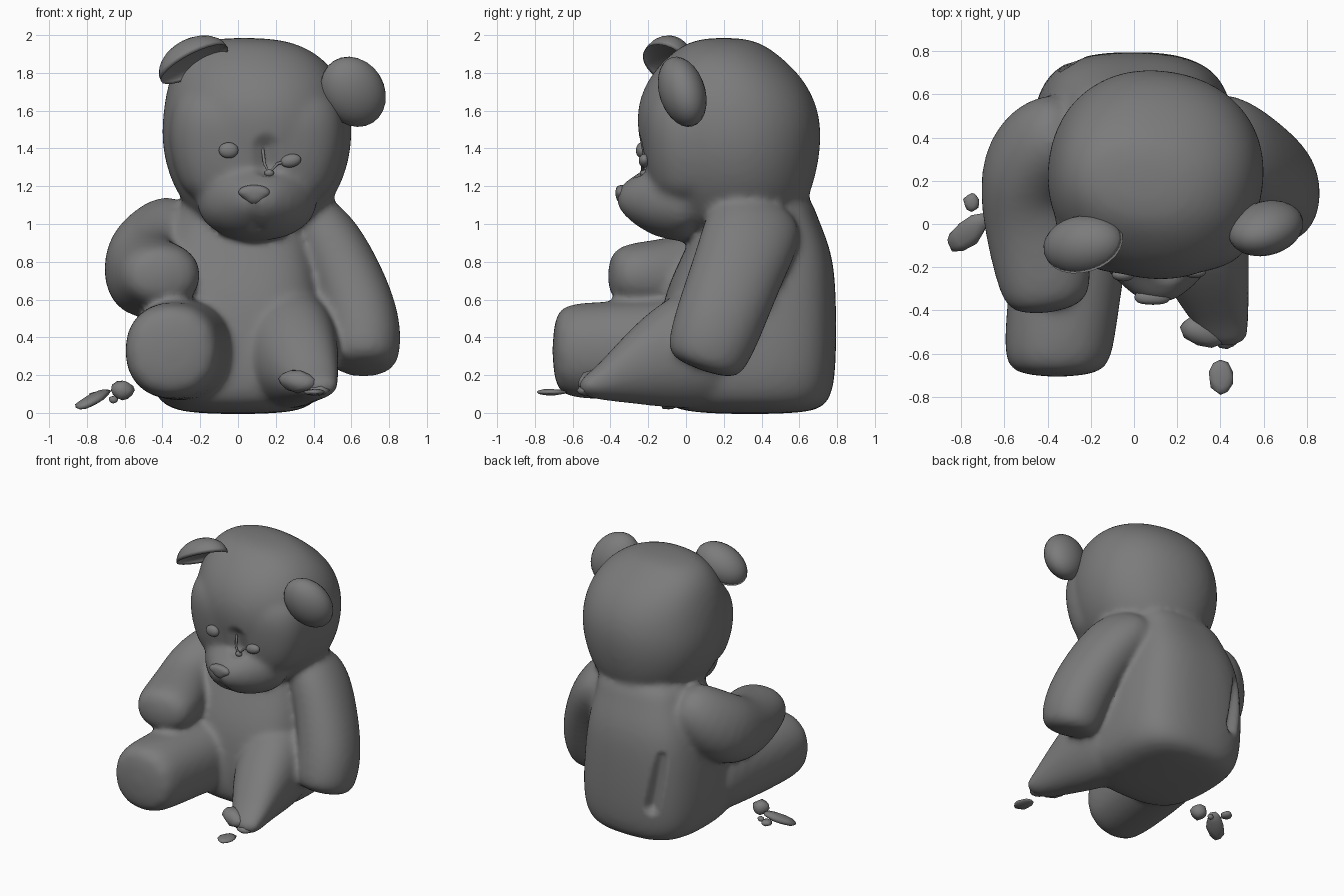
import bpy, bmesh, math, random
from mathutils import Vector, Matrix

random.seed(4)
if "Cube" in bpy.data.objects:
    bpy.data.objects.remove(bpy.data.objects["Cube"])

# One plush colour
GREY = (0.2, 0.2, 0.2, 1)
plush = bpy.data.materials.new("plush_grey")
plush.use_nodes = True
plush.diffuse_color = GREY
shader = next(n for n in plush.node_tree.nodes if n.type == 'BSDF_PRINCIPLED')
shader.inputs["Base Color"].default_value = GREY


def add_object(name, bm):
    bmesh.ops.recalc_face_normals(bm, faces=bm.faces)
    mesh = bpy.data.meshes.new(name)
    bm.to_mesh(mesh)
    bm.free()
    mesh.materials.append(plush)
    for p in mesh.polygons:
        p.use_smooth = True
    obj = bpy.data.objects.new(name, mesh)
    bpy.context.collection.objects.link(obj)
    return obj


def loft(bm, sections, side, normal=None, power=2.3, sides=12):
    """Closed skin over sections of (x, y, z, side radius, other radius)."""
    centres = [Vector(s[:3]) for s in sections]
    last = len(centres) - 1
    swell = 3 / (2 + math.cos(math.tau / sides))
    rings = []
    for i, s in enumerate(sections):
        n = Vector(normal) if normal else centres[min(i + 1, last)] - centres[max(i - 1, 0)]
        n.normalize()
        u = Vector(side)
        u = (u - n * u.dot(n)).normalized()
        v = n.cross(u)
        ring = []
        for k in range(sides):
            a = math.tau * k / sides
            c, d = math.cos(a), math.sin(a)
            r = swell / (abs(c) ** power + abs(d) ** power) ** (1 / power)
            ring.append(bm.verts.new(centres[i] + u * c * r * s[3] + v * d * r * s[4]))
        rings.append(ring)
    for a, b in zip(rings, rings[1:]):
        for k in range(sides):
            j = (k + 1) % sides
            bm.faces.new((a[k], a[j], b[j], b[k]))
    bm.faces.new(rings[0][::-1])
    bm.faces.new(rings[-1])


def ellipsoid(name, centre, long, out, radii, hollow=False):
    """Rounded pad; its thin axis is long x out, and hollow cups one side."""
    bm = bmesh.new()
    bmesh.ops.create_uvsphere(bm, u_segments=24, v_segments=14, radius=1)
    if hollow:
        for v in bm.verts:
            if v.co.z < 0:
                v.co.z *= -0.4
    a = Vector(long).normalized()
    b = Vector(out)
    b = (b - a * b.dot(a)).normalized()
    axes = Matrix((a, b, a.cross(b))).transposed()
    for v in bm.verts:
        v.co = axes @ Vector([p * r for p, r in zip(v.co, radii)]) + Vector(centre)
    return add_object(name, bm)


X, Z = (1, 0, 0), (0, 0, 1)
cage = bmesh.new()

# Torso
loft(cage, [(0, .34, -.01, .28, .32), (0, .31, .06, .43, .45), (0, .32, .25, .47, .465),
            (-.01, .33, .6, .455, .455), (-.005, .385, .85, .41, .385),
            (.02, .38, 1.05, .34, .3), (.06, .36, 1.2, .33, .28)], X, Z, 3.8, 16)
# Head, broad face and muzzle
loft(cage, [(.1, .19, .95, .18, .2), (.1, .22, 1.01, .28, .33), (.1, .25, 1.1, .38, .38),
            (.1, .24, 1.25, .46, .44), (.1, .235, 1.43, .5, .475), (.1, .22, 1.6, .49, .48),
            (.09, .21, 1.77, .45, .41), (.06, .2, 1.91, .36, .27),
            (.03, .2, 1.99, .19, .14)], (1, -.15, 0), Z)
loft(cage, [(.1, .05, 1.08, .33, .2), (.1, .05, 1.25, .42, .26), (.1, .05, 1.43, .46, .28),
            (.1, .04, 1.6, .45, .28), (.09, .06, 1.76, .37, .2)], X, Z, 3.2, 16)
loft(cage, [(.1, .1, 1.13, .36, .24), (.1, -.12, 1.13, .3, .21), (.1, -.23, 1.13, .22, .16),
            (.09, -.31, 1.14, .14, .1), (.08, -.36, 1.15, .06, .05)], X)
# Whole leg, then torn leg
loft(cage, [(-.2, .36, .34, .27, .28), (-.29, -.05, .33, .26, .26),
            (-.35, -.57, .33, .255, .255), (-.355, -.715, .33, .22, .22)], X, (0, -1, 0), 2.5)
loft(cage, [(.22, .35, .36, .27, .33), (.27, -.02, .35, .26, .33), (.345, -.3, .25, .185, .195),
            (.41, -.48, .15, .12, .08), (.43, -.57, .14, .09, .04)], X, (0, -1, 0))
# Hanging arm, then bent arm
loft(cage, [(.28, .39, 1.08, .13, .22), (.43, .355, .97, .18, .26), (.55, .28, .77, .19, .24),
            (.655, .18, .5, .205, .235), (.67, .115, .32, .195, .22), (.67, .08, .22, .15, .18)],
     X, power=2.3)
loft(cage, [(-.22, .45, 1.0, .19, .16), (-.38, .4, .93, .23, .22), (-.52, .26, .79, .21, .26),
            (-.49, .03, .71, .21, .23), (-.41, -.24, .73, .225, .175),
            (-.39, -.42, .735, .18, .14)], (1, .2, 0))

bear = add_object("bear_body", cage)
subdivide = bear.modifiers.new("round", 'SUBSURF')
subdivide.levels = subdivide.render_levels = 2
fuse = bear.modifiers.new("fuse", 'REMESH')
fuse.mode = 'VOXEL'
fuse.voxel_size = .02
fuse.use_smooth_shade = True
soften = bear.modifiers.new("soften", 'SMOOTH')
soften.factor = .5
soften.iterations = 12
bpy.context.view_layer.update()
graph = bpy.context.evaluated_depsgraph_get()
fused = bpy.data.meshes.new_from_object(bear.evaluated_get(graph))
bear.modifiers.clear()
bear.data = fused
fused.materials.clear()
fused.materials.append(plush)


# Stitched creases, empty socket and back tear
def crease(start, end, width, depth):
    a, b = Vector(start), Vector(end)
    moves = []
    for v in fused.vertices:
        t = max(0, min(1, (v.co - a).dot(b - a) / (b - a).length_squared))
        near = 1 - (v.co - a.lerp(b, t)).length / width
        if near > 0:
            moves.append((v, v.co - v.normal * depth * near))
    for v, co in moves:
        v.co = co


crease((.15, -.24, 1.4), (.16, -.21, 1.29), .08, .04)
crease((.08, -.36, 1.09), (.1, -.24, .97), .05, .015)
crease((-.25, .785, .32), (-.33, .77, .71), .065, .08)
for p in fused.polygons:
    p.use_smooth = True

# Ears
ellipsoid("left_ear", (.61, -.02, 1.7), (.5, .3, -.8), (.8, 0, .5), (.2, .165, .12))
ellipsoid("right_ear", (-.23, -.1, 1.845), (.85, .1, .42), (.1, .8, -.35), (.2, .14, .14), True)

# Eyes, nose and loose thread
ellipsoid("right_eye", (-.05, -.235, 1.39), X, Z, (.052, .042, .03))
ellipsoid("loose_eye", (.28, -.22, 1.335), (1, 0, .2), Z, (.055, .035, .03))
ellipsoid("thread_knot", (.165, -.225, 1.27), X, Z, (.025, .02, .02))
nose = bmesh.new()
loft(nose, [(.085, -.3, 1.15, .09, .05), (.085, -.345, 1.155, .095, .055),
            (.085, -.375, 1.165, .06, .03)], X, (0, -1, 0))
for v in nose.verts:
    if v.co.z < 1.15:
        v.co.x = .09 + (v.co.x - .085) * .6
nose_obj = add_object("nose", nose)
nose_obj.modifiers.new("round", 'SUBSURF').levels = 2

thread = bpy.data.curves.new("eye_thread", 'CURVE')
thread.dimensions = '3D'
thread.bevel_depth = .008
thread.materials.append(plush)
line = thread.splines.new('POLY')
path = [(.13, -.2, 1.4), (.14, -.225, 1.32), (.165, -.23, 1.27), (.21, -.23, 1.32), (.27, -.22, 1.335)]
line.points.add(len(path) - 1)
for point, co in zip(line.points, path):
    point.co = (*co, 1)
bpy.context.collection.objects.link(bpy.data.objects.new("eye_thread", thread))


# Scraps of stuffing
def scrap(name, centre, size, turn=0, tilt=0):
    bm = bmesh.new()
    bmesh.ops.create_icosphere(bm, subdivisions=2, radius=1)
    place = (Matrix.Translation(centre) @ Matrix.Rotation(turn, 4, 'Z')
             @ Matrix.Rotation(tilt, 4, 'Y') @ Matrix.Diagonal((*size, 1)))
    for v in bm.verts:
        v.co *= random.uniform(.85, 1.05)
    bm.transform(place)
    add_object(name, bm)


scrap("long_scrap", (-.77, -.04, .07), (.13, .065, .03), .7, -.4)
scrap("round_scrap", (-.61, -.03, .12), (.065, .06, .055))
scrap("small_scrap", (-.75, .1, .09), (.04, .045, .025))
scrap("tiny_scrap", (-.66, .04, .07), (.025, .02, .02))
scrap("floor_scrap", (.4, -.71, .11), (.06, .085, .018))
scrap("leg_stuffing", (.32, -.5, .165), (.12, .07, .06), -.4, .15)
scrap("leg_stuffing_edge", (.43, -.53, .12), (.06, .05, .03))
